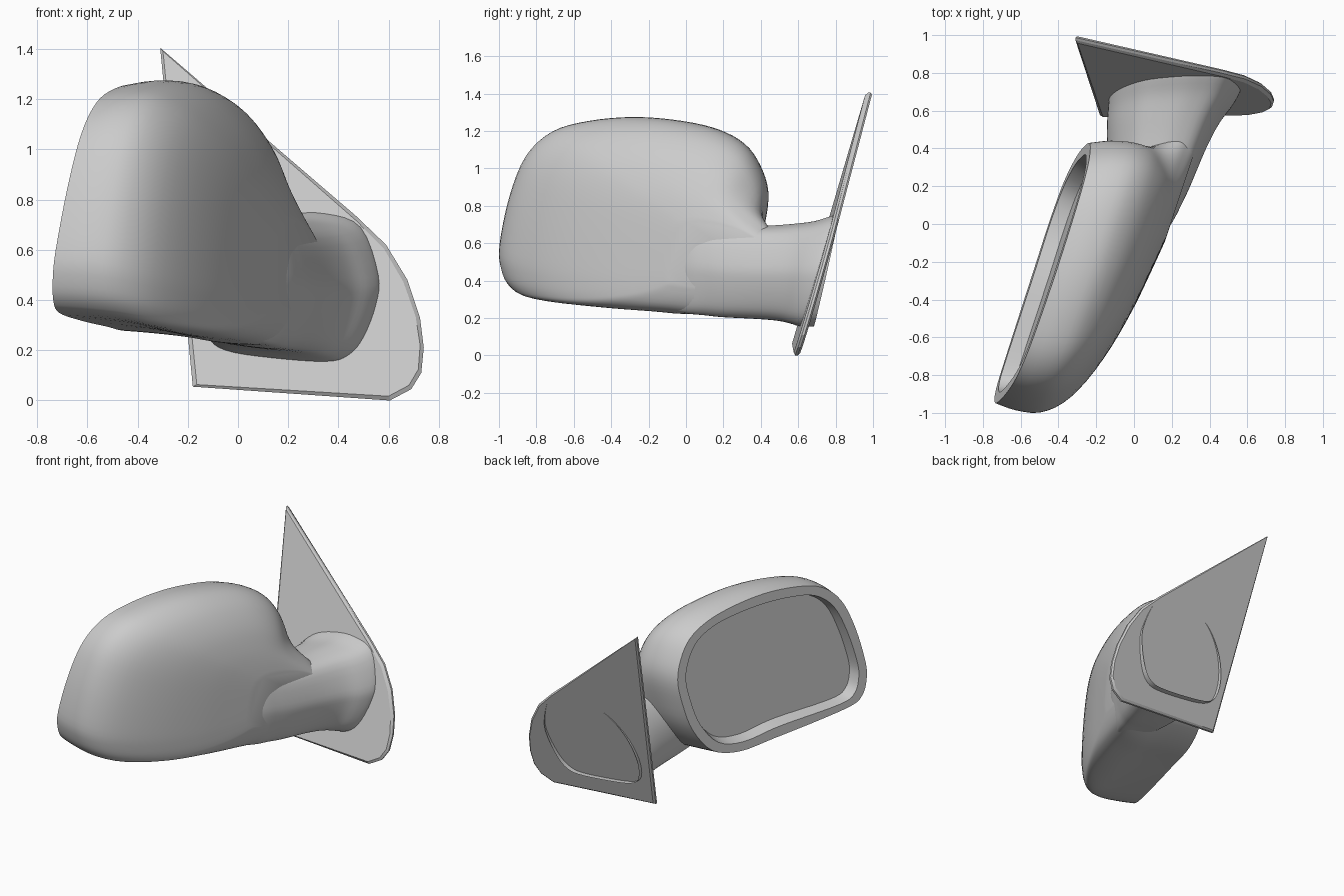
import bpy
import bmesh
import math
from mathutils import Vector

cube = bpy.data.objects.get("Cube")
if cube:
    bpy.data.objects.remove(cube, do_unlink=True)

grey = bpy.data.materials.new("plain_grey")
grey.use_nodes = True
grey.diffuse_color = (0.6, 0.6, 0.6, 1)
grey.node_tree.nodes["Principled BSDF"].inputs["Base Color"].default_value = (0.6, 0.6, 0.6, 1)


def smooth_path(pts, steps, closed=True):
    """Catmull-Rom interpolation through points of any dimension."""
    n = len(pts)
    pts = [Vector(p) for p in pts]
    pick = (lambda i: pts[i % n]) if closed else (lambda i: pts[max(0, min(n - 1, i))])
    out = []
    for i in range(n if closed else n - 1):
        a, b, c, d = (pick(i + k) for k in (-1, 0, 1, 2))
        for s in range(steps):
            t = s / steps
            out.append(b + 0.5 * t * (c - a + t * (2 * a - 5 * b + 4 * c - d + t * (3 * (b - c) + d - a))))
    return out if closed else out + [pts[-1]]


def loft(name, rings, cap_start=True, cap_end=True, angle=40):
    """Skin a list of equal-length closed rings."""
    bm = bmesh.new()
    loops = [[bm.verts.new(p) for p in ring] for ring in rings]
    n = len(loops[0])
    for a, b in zip(loops, loops[1:]):
        for i in range(n):
            j = (i + 1) % n
            bm.faces.new((a[i], a[j], b[j], b[i]))
    if cap_start:
        bm.faces.new(loops[0][::-1])
    if cap_end:
        bm.faces.new(loops[-1])
    bmesh.ops.recalc_face_normals(bm, faces=bm.faces)
    mesh = bpy.data.meshes.new(name)
    bm.to_mesh(mesh)
    bm.free()
    mesh.materials.append(grey)
    obj = bpy.data.objects.new(name, mesh)
    bpy.context.collection.objects.link(obj)
    bpy.ops.object.select_all(action="DESELECT")
    obj.select_set(True)
    bpy.context.view_layer.objects.active = obj
    bpy.ops.object.shade_smooth_by_angle(angle=math.radians(angle))
    return obj


def inset(ring, amount):
    """Pull every point of a flat ring towards its middle by a fixed distance."""
    mid = sum(ring, Vector((0, 0))) / len(ring)
    return [p + (mid - p).normalized() * amount for p in ring]


def ramp(t):
    """Smooth step from 0 to 1."""
    t = max(0, min(1, t))
    return t * t * (3 - 2 * t)


# Housing: layers parallel to the rim, u along the rim, d outwards from it
rim = smooth_path([
    (0, .6), (.005, .48), (.045, .395), (.13, .35), (.4, .32), (.75, .295), (1.02, .28),
    (1.23, .34), (1.37, .51), (1.435, .7), (1.46, .87), (1.42, 1.01), (1.34, 1.12),
    (1.2, 1.195), (1.0, 1.24), (.75, 1.26), (.5, 1.24), (.3, 1.185), (.155, 1.06),
    (.06, .85)], 4)
along, outward = Vector((.315, .949, 0)), Vector((.944, -.329, 0))


def place(p, d):
    lean = .12 * (p.y - .3) * (1 - d / .6)
    return Vector((-.76, -.935, p.y)) + along * p.x + outward * (d + lean)


# depth, first u, last u, lowest z, highest z
layers = smooth_path([
    (0, 0, 1.46, .28, 1.26), (.12, 0, 1.51, .27, 1.275), (.25, .03, 1.54, .255, 1.265),
    (.36, .12, 1.54, .235, 1.215), (.445, .27, 1.51, .225, 1.14), (.515, .48, 1.47, .225, 1.04),
    (.565, .72, 1.43, .25, .92), (.595, .95, 1.41, .3, .81), (.612, 1.1, 1.4, .36, .72)],
    3, closed=False)
shell = []
for d, u0, u1, z0, z1 in layers:
    ring = []
    for p in rim:
        f = p.x / 1.46
        z = z0 + (p.y - .28) / .98 * (z1 - z0)
        # the low, deep end of the housing flows into the arm
        flow = .3 * f ** 4 * ramp((.9 - z) / .4) * ramp((d - .3) / .25)
        ring.append(place(Vector((u0 + f * (u1 - u0) + flow, z)), d))
    shell.append(ring)
lip, glass = inset(rim, .065), inset(rim, .085)
back = [[place(p, .08) for p in glass], [place(p, 0) for p in lip]]
loft("mirror_housing", back + shell, cap_start=False)

# Mirror glass at the bottom of the recess
loft("mirror_glass", [[place(p, .084) for p in glass], [place(p, .079) for p in glass]])

# Arm: one rounded section stretched into different bounds, leaning towards the plate
section = smooth_path([
    (.35, .745), (.49, .69), (.56, .5), (.55, .38), (.5, .25), (.44, .18), (.35, .155),
    (.13, .17), (-.05, .2), (-.12, .26), (-.13, .4), (-.07, .56), (.05, .69), (.2, .74)], 4)
# y, left x, right x, low z, high z, lean
stations = smooth_path([
    (-.15, -.1, .09, .25, .66, 0), (0, -.12, .195, .225, .7, 0), (.1, -.14, .248, .215, .7, 0),
    (.2, -.14, .295, .205, .69, .05), (.4, -.14, .38, .195, .69, .2),
    (.53, -.14, .45, .185, .7, .5), (.62, -.135, .52, .17, .715, .8),
    (.69, -.13, .56, .155, .745, 1), (.742, -.13, .56, .155, .745, .76)], 4, closed=False)
tube = []
for y, x0, x1, z0, z1, lean in stations:
    ring = []
    for p in section:
        x = x0 + (p.x + .13) / .69 * (x1 - x0)
        z = z0 + (p.y - .155) / .59 * (z1 - z0)
        ring.append(Vector((x, y + lean * (.03 * x + .297 * (z - .45)), z)))
    tube.append(ring)
loft("mirror_arm", tube, cap_end=False)

# Mounting plate: leaning flat panel with chamfered edges
panel = [Vector(p) for p in (
    (-.31, 1.405), (-.18, .055), (.605, 0), (.69, .045), (.73, .11), (.74, .21),
    (.725, .33), (.675, .48), (.59, .62), (.47, .735))]


def on_plate(ring, offset):
    return [Vector((p.x, .553 + offset + .03 * p.x + .297 * p.y, p.y)) for p in ring]


loft("mounting_plate", [on_plate(inset(panel, .018), 0), on_plate(panel, .012),
                        on_plate(panel, .026), on_plate(inset(panel, .014), .036)], angle=20)
